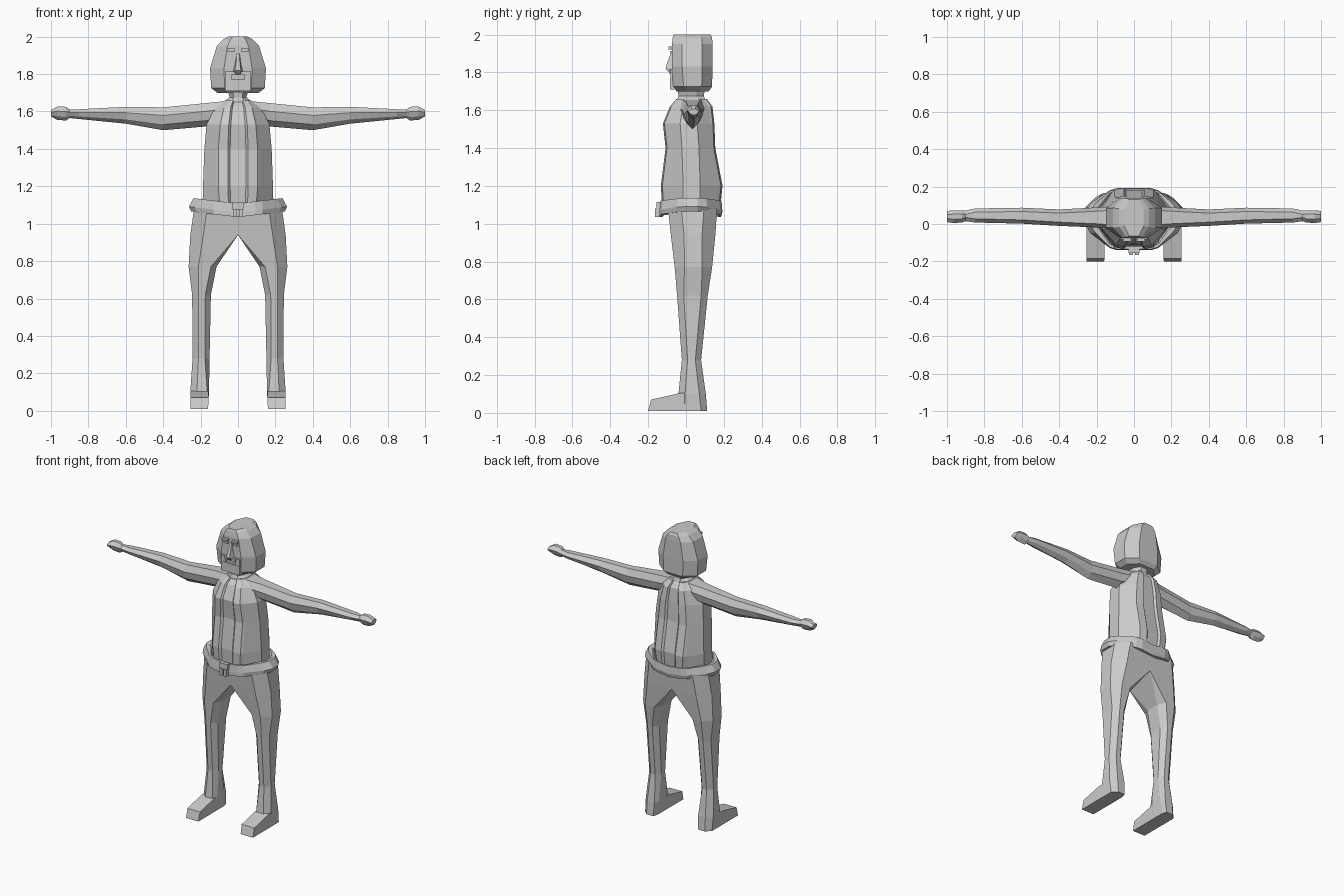
import bpy, bmesh

if "Cube" in bpy.data.objects:
    bpy.data.objects.remove(bpy.data.objects["Cube"])

grey = bpy.data.materials.new("plain grey")
grey.diffuse_color = (0.6, 0.6, 0.6, 1)
grey.use_nodes = True
grey.node_tree.nodes["Principled BSDF"].inputs["Base Color"].default_value = grey.diffuse_color


def loft(name, rings, mirror=False):
    """Skin closed rings of points, cap both ends, optionally mirror over x."""
    bm = bmesh.new()
    loops = [[bm.verts.new(p) for p in r] for r in rings]
    n = len(loops[0])
    for a, b in zip(loops, loops[1:]):
        for i in range(n):
            j = (i + 1) % n
            bm.faces.new((a[i], a[j], b[j], b[i]))
    bm.faces.new(loops[0][::-1])
    bm.faces.new(loops[-1])
    bmesh.ops.recalc_face_normals(bm, faces=bm.faces)
    if mirror:
        g = bmesh.ops.duplicate(bm, geom=bm.verts[:] + bm.edges[:] + bm.faces[:])["geom"]
        for v in g:
            if isinstance(v, bmesh.types.BMVert):
                v.co.x *= -1
        bmesh.ops.reverse_faces(bm, faces=[f for f in g if isinstance(f, bmesh.types.BMFace)])
    me = bpy.data.meshes.new(name)
    bm.to_mesh(me)
    bm.free()
    me.materials.append(grey)
    ob = bpy.data.objects.new(name, me)
    bpy.context.collection.objects.link(ob)
    return ob


def whole(half, z):
    """Half outline (front centre to back centre) made symmetric; z may be a rule."""
    pts = half + [(-x, y) for x, y in half[-2:0:-1]]
    return [(x, y, z(x, y) if callable(z) else z) for x, y in pts]


def box(name, x0, x1, y0, y1, z0, z1, mirror=False):
    return loft(name, [[(x0, y0, z), (x1, y0, z), (x1, y1, z), (x0, y1, z)]
                       for z in (z0, z1)], mirror)


# Jacket torso with raised straps on front and back: z, half width, front, back, strap spread
torso = []
for z, w, f, b, k in [(1.07, .19, -.125, .18, .95), (1.2, .187, -.133, .193, 1.05),
                      (1.4, .18, -.108, .155, 1.05), (1.53, .168, -.122, .15, .95),
                      (1.62, .125, -.085, .14, .75), (1.66, .07, -.05, .11, .5)]:
    m = (f + b) / 2
    torso.append(whole([(0, f + .012), (.04 * k, f + .012), (.052 * k, f), (.1 * k, f + .008),
                        (.112 * k, f + .022), (w, m - .045), (w, m + .045), (.112 * k, b - .022),
                        (.1 * k, b - .008), (.052 * k, b), (.04 * k, b - .012), (0, b - .012)], z))
loft("jacket_torso", torso)

# Collar and neck
loft("neck", [whole([(0, f), (w * .5, f), (w, f + .04), (w, b - .04), (w * .5, b), (0, b)], z)
              for z, w, f, b in [(1.6, .075, -.05, .11), (1.66, .065, -.045, .1),
                                 (1.675, .045, -.04, .095), (1.73, .06, -.045, .1)]])


# Belt, drooping towards the centre front and back
def belt_ring(w, f, b, z):
    half = [(0, f), (.09, f), (.13, f + .012), (w - .03, f + .09), (w, 0), (w, .06),
            (w - .03, b - .08), (.13, b - .012), (.09, b), (0, b)]
    return whole(half, lambda x, y: z + .03 * abs(x) / .25)


loft("belt", [belt_ring(.235, -.125, .175, 1.035), belt_ring(.25, -.14, .185, 1.035),
              belt_ring(.262, -.14, .192, 1.06), belt_ring(.238, -.135, .188, 1.108),
              belt_ring(.215, -.12, .178, 1.108), belt_ring(.19, -.11, .165, 1.09)])
box("buckle", -.03, .03, -.155, -.13, 1.075, 1.115)
box("buckle_tail", .005, .026, -.165, -.13, 1.035, 1.08, True)

# Trouser legs: z, inner x, outer x, front, back, inner chamfer
legs = []
for z, i, o, f, b, c in [(1.08, 0, .235, -.095, .165, 0), (.94, 0, .255, -.08, .155, 0),
                         (.77, .115, .264, -.06, .138, .03), (.62, .145, .245, -.047, .115, .03),
                         (.28, .152, .243, -.022, .08, .025), (.1, .155, .255, -.04, .105, .01),
                         (.01, .16, .252, -.04, .112, .01)]:
    d = min(.07, (o - i) * .35)
    e = min(d, (b - f) * .3)
    legs.append([(i + c, f, z), (o - d, f, z), (o, f + e, z), (o, b - e, z), (o - d, b, z),
                 (i + c, b, z), (i, b - e if c else b, z), (i, f + e if c else f, z)])
loft("trouser_leg", legs, True)

# Shoes
loft("shoe", [[(.16, y, .01), (.253, y, .01), (.253, yt, zt), (.157, yt, zt)]
              for y, yt, zt in [(-.2, -.185, .07), (-.03, -.03, .105), (.08, .07, .1)]], True)

# Sleeves and hands: x, bottom, top, front, back
arms = []
for x, lo, hi, f, b in [(.07, 1.54, 1.655, -.04, .1), (.17, 1.52, 1.645, -.02, .09),
                        (.4, 1.5, 1.622, -.01, .078), (.6, 1.535, 1.625, .002, .087),
                        (.85, 1.56, 1.612, .008, .083), (.9, 1.565, 1.61, .015, .072),
                        (.92, 1.552, 1.625, .008, .073), (.965, 1.555, 1.627, .005, .073),
                        (1.0, 1.573, 1.607, .01, .07)]:
    h, m = hi - lo, (f + b) / 2
    arms.append([(x, m, lo), (x, f + .012, lo + h * .25), (x, f, lo + h * .65), (x, f + .02, hi),
                 (x, b - .02, hi), (x, b, lo + h * .65), (x, b - .012, lo + h * .25)])
loft("arm", arms, True)

# Head, an octagonal section shaped by height
head = []
for z, w, f, b in [(1.7, .11, -.05, .12), (1.725, .143, -.068, .138), (1.83, .15, -.075, .14),
                   (1.95, .113, -.075, .14), (1.985, .08, -.07, .138), (2.0, .052, -.065, .13)]:
    head.append(whole([(0, f), (w * .5, f), (w, f + .055), (w, b - .055), (w * .5, b), (0, b)], z))
loft("head", head)

# Face
box("chin", -.07, .07, -.085, -.04, 1.71, 1.77)
box("upper_lip", -.042, .042, -.09, -.05, 1.795, 1.815)
box("mouth_corner", .036, .07, -.083, -.04, 1.765, 1.815, True)
loft("nose", [[(-w, -.07, z), (-w * .6, y, z), (w * .6, y, z), (w, -.07, z)]
              for z, w, y in [(1.8, .022, -.09), (1.82, .026, -.108), (1.85, .018, -.1),
                              (1.91, .01, -.077)]])
box("eye", .018, .052, -.082, -.06, 1.9, 1.912, True)
box("eyebrow", .015, .058, -.093, -.06, 1.922, 1.936, True)
